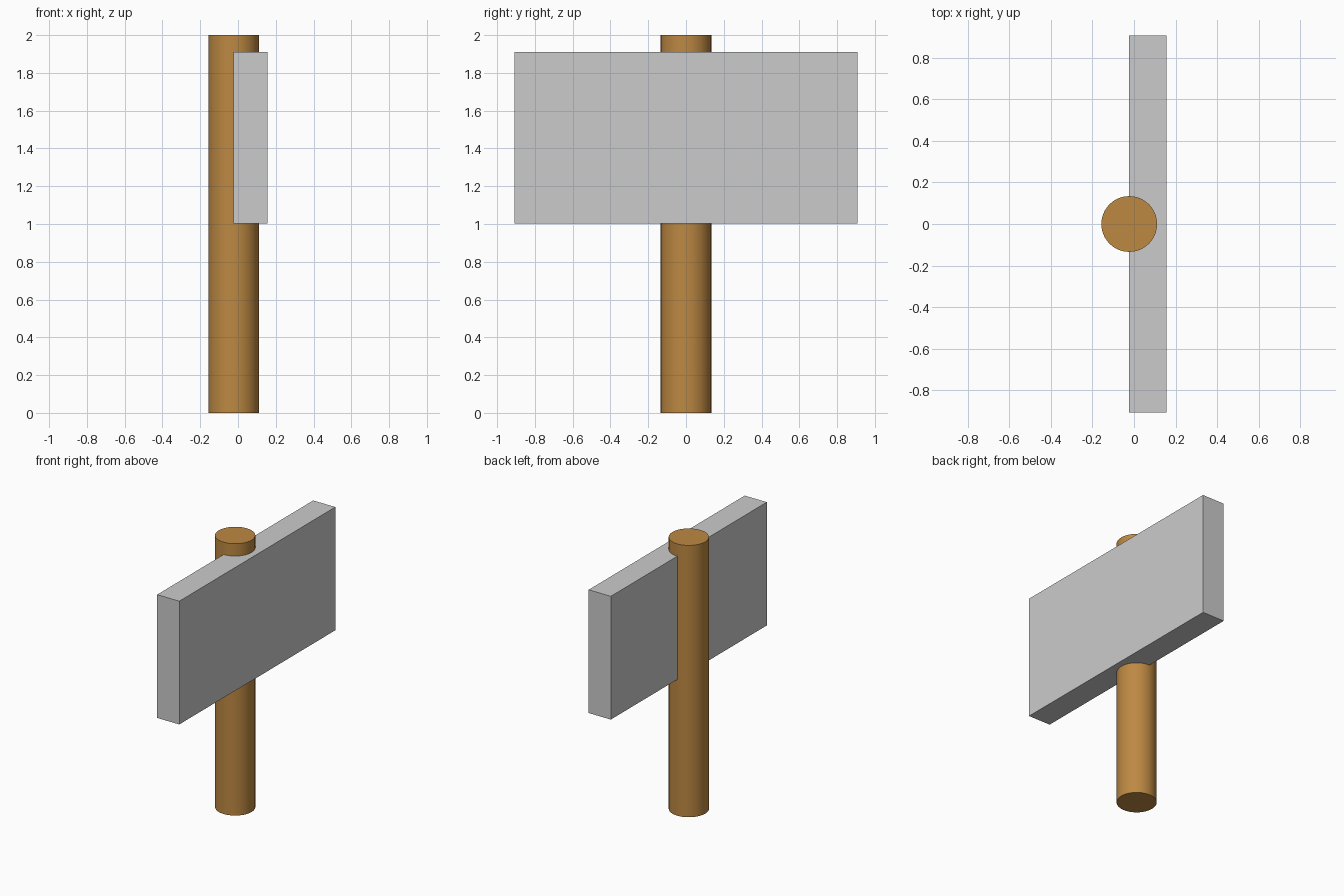
import bpy
import math

if "Cube" in bpy.data.objects:
    bpy.data.objects.remove(bpy.data.objects["Cube"])

# Wooden post
bpy.ops.mesh.primitive_cylinder_add(vertices=64, radius=0.134, depth=2, location=(-0.023, 0, 1))
post = bpy.context.object
post.name = "post"
bpy.ops.object.shade_smooth_by_angle(angle=math.radians(30))
wood = bpy.data.materials.new("wood")
wood.diffuse_color = (0.51, 0.25, 0.055, 1)
wood.use_nodes = True
wood.node_tree.nodes["Principled BSDF"].inputs["Base Color"].default_value = wood.diffuse_color
post.data.materials.append(wood)

# Sign board, its back face on the post's axis
bpy.ops.mesh.primitive_cube_add(size=1, location=(0.067, 0, 1.456))
board = bpy.context.object
board.name = "sign_board"
board.scale = (0.18, 1.814, 0.907)
bpy.ops.object.transform_apply(location=False, rotation=False, scale=True)
